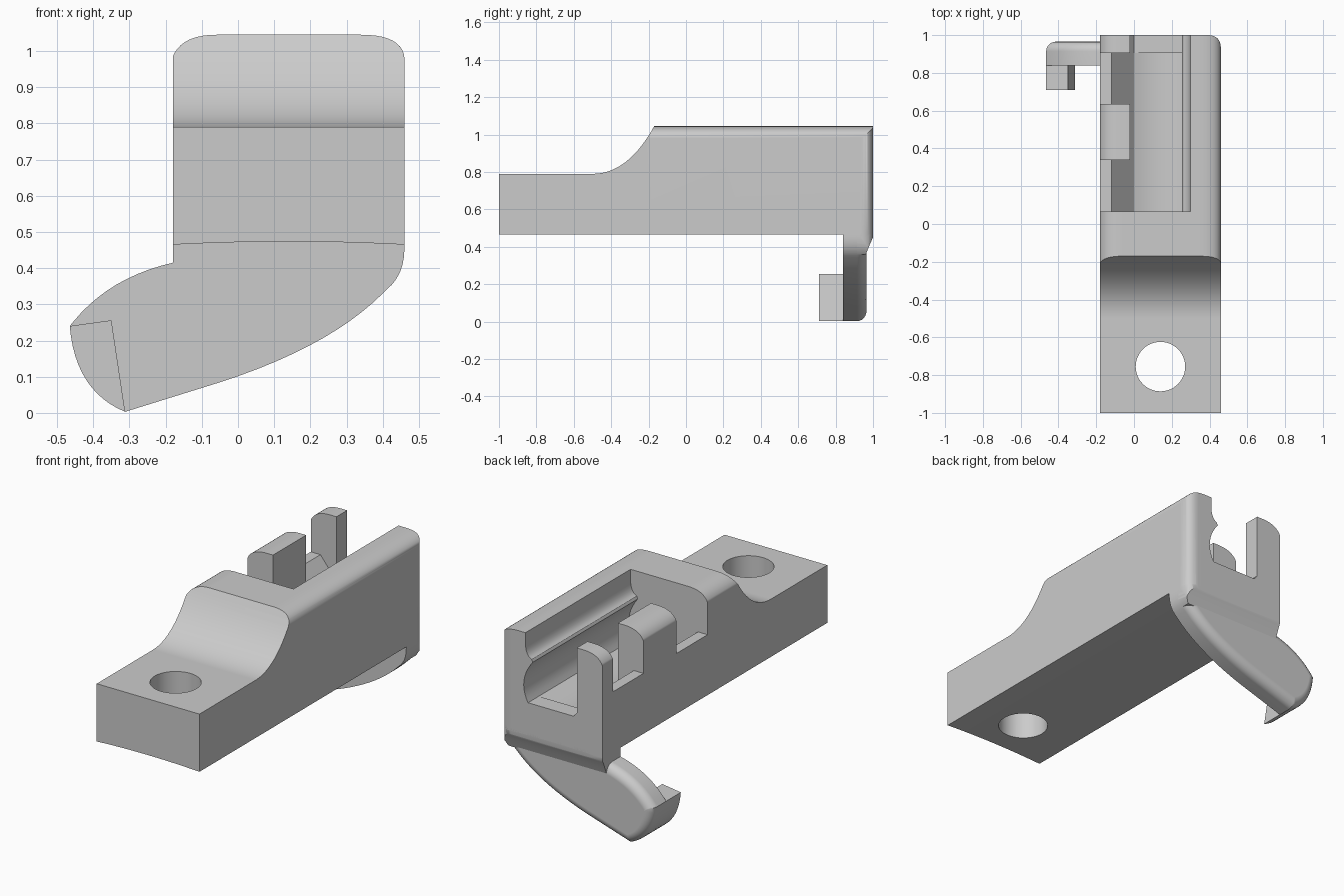
import bpy
import bmesh
import math
from mathutils import Vector

cube = bpy.data.objects.get("Cube")
if cube:
    bpy.data.objects.remove(cube)

gray = bpy.data.materials.new("plain gray")
gray.use_nodes = True
gray.diffuse_color = (0.6, 0.6, 0.6, 1)
gray.node_tree.nodes["Principled BSDF"].inputs["Base Color"].default_value = (0.6, 0.6, 0.6, 1)


def bez(a, b, c, n=10):
    """Quadratic curve from a to c, pulled towards b."""
    a, b, c = Vector(a), Vector(b), Vector(c)
    ts = [i / n for i in range(n + 1)]
    return [tuple(a * (1 - t) ** 2 + b * 2 * t * (1 - t) + c * t * t) for t in ts]


def prism(name, pts, axis, lo, hi, round_edge=0):
    """Extrude a 2D profile along an axis, optionally rounding the hi rim."""
    place = {"x": lambda p, d: (d, p[0], p[1]),
             "y": lambda p, d: (p[0], d, p[1]),
             "z": lambda p, d: (p[0], p[1], d)}[axis]
    bm = bmesh.new()
    near = [bm.verts.new(place(p, lo)) for p in pts]
    far = [bm.verts.new(place(p, hi)) for p in pts]
    bm.faces.new(near)
    cap = bm.faces.new(far)
    n = len(pts)
    for i in range(n):
        j = (i + 1) % n
        bm.faces.new((near[i], near[j], far[j], far[i]))
    bmesh.ops.recalc_face_normals(bm, faces=bm.faces)
    if round_edge:
        bmesh.ops.bevel(bm, geom=list(cap.edges), offset=round_edge, segments=6,
                        profile=0.5, affect="EDGES", clamp_overlap=False)
    mesh = bpy.data.meshes.new(name)
    bm.to_mesh(mesh)
    bm.free()
    mesh.materials.append(gray)
    ob = bpy.data.objects.new(name, mesh)
    bpy.context.collection.objects.link(ob)
    return ob


def apply_all(ob):
    bpy.context.view_layer.update()
    dg = bpy.context.evaluated_depsgraph_get()
    mesh = bpy.data.meshes.new_from_object(ob.evaluated_get(dg))
    ob.modifiers.clear()
    ob.data = mesh


def carve(ob, cutter, op="DIFFERENCE"):
    m = ob.modifiers.new("carve", "BOOLEAN")
    m.operation, m.solver, m.object = op, "EXACT", cutter
    apply_all(ob)
    bpy.data.objects.remove(cutter)


def finish(ob):
    bpy.ops.object.select_all(action="DESELECT")
    ob.select_set(True)
    bpy.context.view_layer.objects.active = ob
    bpy.ops.object.shade_smooth_by_angle(angle=math.radians(32))
    m = ob.modifiers.new("even shading", "WEIGHTED_NORMAL")
    m.keep_sharp = True


L, R, TOP = -0.18, 0.46, 1.045


def plan():
    """Plan outline with the rounded rear corner."""
    return prism("plan", [(-0.6, -1.2), (R, -1.2)]
                 + bez((R, 0.93), (R, 1), (R - 0.07, 1), 8) + [(-0.6, 1)], "z", -0.5, 1.5)


# Body: arched underside, rounded top shoulders
section = (bez((L, 0.465), (0.14, 0.482), (R, 0.465), 12)
           + bez((R, 0.98), (0.455, TOP), (0.34, TOP))
           + bez((-0.06, TOP), (-0.155, TOP), (L, 0.985)))
body = prism("body", section, "y", -1.1, 1.1)

# Low mounting tab with a swept step up to the housing
side = ([(-1, 0.3), (1.2, 0.3), (1.2, 1.3), (-0.17, 1.3)]
        + bez((-0.17, TOP), (-0.31, 0.79), (-0.5, 0.79), 14) + [(-1, 0.79)])
carve(body, prism("side", side, "x", -0.6, 0.8), "INTERSECT")
carve(body, plan(), "INTERSECT")

# Screw hole
ring = [(0.14 + 0.131 * math.cos(math.tau * i / 48),
         -0.755 + 0.131 * math.sin(math.tau * i / 48)) for i in range(48)]
carve(body, prism("hole", ring, "z", 0.3, 1.0))

# Channel: snap rib on the right wall, floor curved inside and flat at the rear
left_wall = [(-0.02, 1.2), (-0.02, 0.68), (0, 0.655)]
right_wall = (bez((0.284, 0.655), (0.35, 0.77), (0.255, 0.89), 10)
              + bez((0.262, 0.905), (0.3, 0.92), (0.3, 0.99), 6) + [(0.3, 1.2)])
sag = bez((0, 0.655), (0.142, 0.6), (0.284, 0.655), 10)[1:-1]
carve(body, prism("channel", left_wall + sag + right_wall, "y", 0.065, 0.905))
carve(body, prism("rear_notch", left_wall + right_wall, "y", 0.9, 1.2))

# Gaps that leave two snap fingers along the open side
gap = [(-0.3, 0.805), (-0.12, 0.805), (-0.02, 0.68), (0.05, 0.7), (0.05, 1.2), (-0.3, 1.2)]
for lo, hi in ((0.065, 0.34), (0.635, 0.905)):
    carve(body, prism("gap", gap, "y", lo, hi))
finish(body)

# Hook outline shared by the plate and its blend into the body
tip_arc = bez((-0.312, 0.003), (-0.45, 0.06), (-0.465, 0.24), 12)
hook_outline = (bez((R, 0.455), (R, 0.38), (0.41, 0.34), 6)
                + bez((0.4, 0.33), (0.24, 0.17), (-0.1, 0.069), 12)
                + tip_arc
                + bez((-0.455, 0.252), (-0.355, 0.375), (L, 0.415), 10)
                + [(L, 0.5), (R, 0.5)])
hook = prism("hook_plate", hook_outline, "y", 0.84, 0.965, 0.05)
finish(hook)

# Sloped blend between the body's rear face and the thinner hook
blend = prism("hook_blend", hook_outline, "y", 0.8, 1.1)
slope = ([(0.845, 0.49), (1.0, 0.49)] + bez((1.0, 0.45), (0.985, 0.42), (0.962, 0.36), 6)
         + [(0.845, 0.36)])
carve(blend, prism("slope", slope, "x", L, 0.8), "INTERSECT")
carve(blend, plan(), "INTERSECT")
finish(blend)

# Forward-pointing catch at the hook's end
catch = prism("hook_catch", tip_arc + [(-0.35, 0.256)], "y", 0.71, 0.86)
finish(catch)
